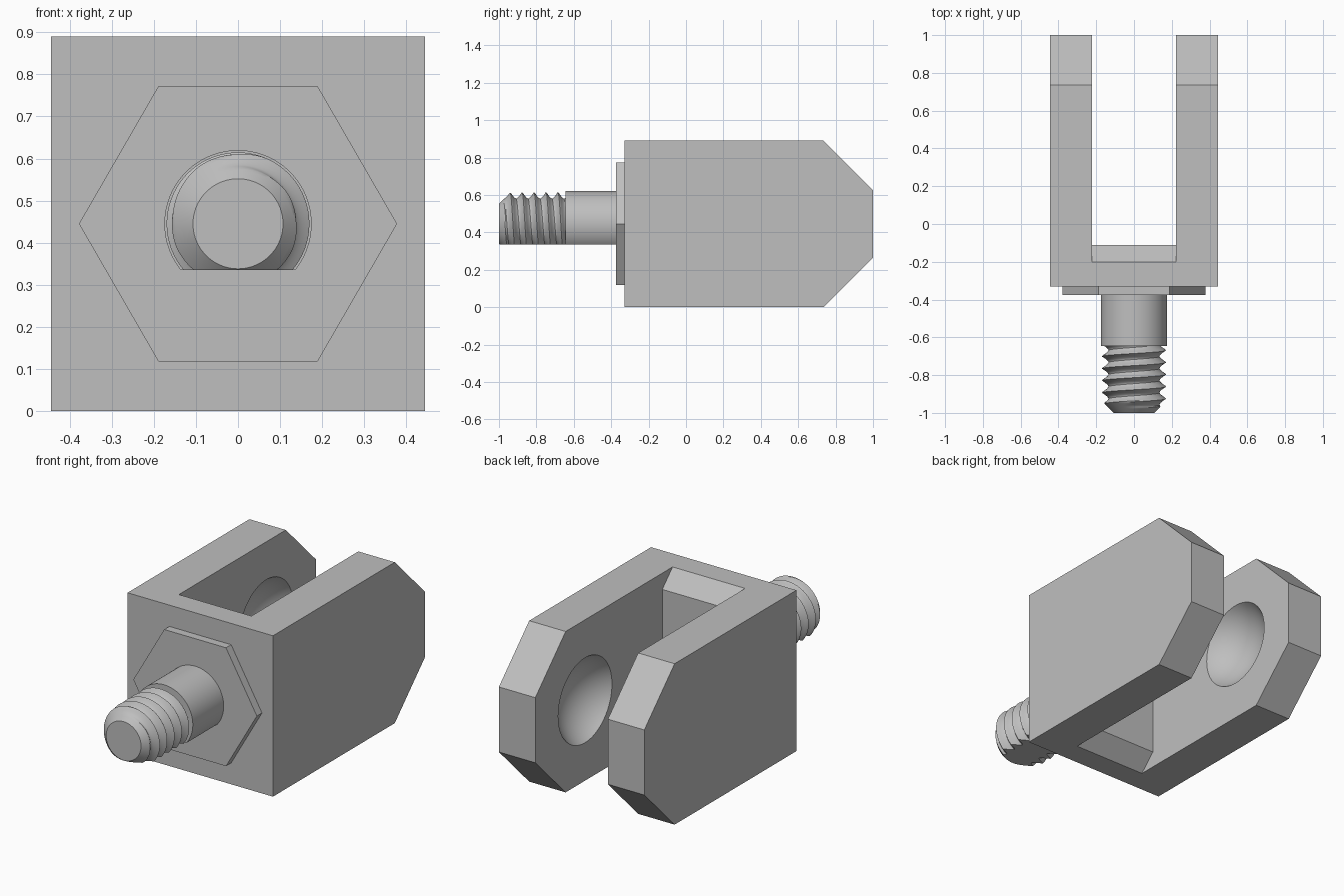
import bpy, bmesh, math
from mathutils import Matrix, Vector

if "Cube" in bpy.data.objects:
    bpy.data.objects.remove(bpy.data.objects["Cube"])

W, MID = 0.445, 0.445              # half width, axis height
SLOT = 0.222                       # half slot width
FLAT_Z = 0.335                     # height of the flat along the stud

steel = bpy.data.materials.new("plain grey")
steel.use_nodes = True
GREY = (0.52, 0.52, 0.52, 1)
steel.diffuse_color = GREY
steel.node_tree.nodes["Principled BSDF"].inputs["Base Color"].default_value = GREY


def make(name, bm):
    bmesh.ops.recalc_face_normals(bm, faces=bm.faces)
    mesh = bpy.data.meshes.new(name)
    bm.to_mesh(mesh)
    bm.free()
    mesh.materials.append(steel)
    ob = bpy.data.objects.new(name, mesh)
    bpy.context.collection.objects.link(ob)
    return ob


def activate(ob):
    bpy.ops.object.select_all(action='DESELECT')
    ob.select_set(True)
    bpy.context.view_layer.objects.active = ob


def smooth(ob):
    activate(ob)
    bpy.ops.object.shade_smooth_by_angle(angle=math.radians(30))


def prism(name, profile, half):
    """Extrude a (y, z) profile across x."""
    bm = bmesh.new()
    face = bm.faces.new([bm.verts.new((-half, y, z)) for y, z in profile])
    ext = bmesh.ops.extrude_face_region(bm, geom=[face])
    moved = [v for v in ext["geom"] if isinstance(v, bmesh.types.BMVert)]
    bmesh.ops.translate(bm, verts=moved, vec=(2 * half, 0, 0))
    return make(name, bm)


def add_cylinder(bm, sides, radius, y0, y1, turn=0):
    m = (Matrix.Translation((0, (y0 + y1) / 2, MID)) @ Matrix.Rotation(turn, 4, 'Y')
         @ Matrix.Rotation(math.pi / 2, 4, 'X'))
    bmesh.ops.create_cone(bm, cap_ends=True, segments=sides, radius1=radius,
                          radius2=radius, depth=y1 - y0, matrix=m)


def cut_flat(bm):
    """Slice off the underside and close it."""
    geom = bm.verts[:] + bm.edges[:] + bm.faces[:]
    bmesh.ops.bisect_plane(bm, geom=geom, dist=1e-6, plane_co=(0, 0, FLAT_Z),
                           plane_no=(0, 0, 1), clear_inner=True)
    bmesh.ops.holes_fill(bm, edges=[e for e in bm.edges if e.is_boundary], sides=0)


# Fork body: chamfered block with a slot and two dished sockets
fork = prism("fork_body", [(-0.33, 0), (0.735, 0), (1, 0.265), (1, 0.625),
                           (0.735, 0.89), (-0.33, 0.89)], W)
cutters = [prism("slot_cutter", [(-0.29, -0.09), (-0.11, 0.09), (-0.11, 0.80),
                                 (-0.29, 0.98), (1.2, 0.98), (1.2, -0.09)], SLOT)]
RIM, DEPTH = 0.235, 0.13
BALL = (RIM ** 2 + DEPTH ** 2) / (2 * DEPTH)
for side in (-1, 1):
    bm = bmesh.new()
    centre = Vector((side * (SLOT + DEPTH - BALL), 0.565, MID))
    bmesh.ops.create_uvsphere(bm, u_segments=64, v_segments=40, radius=BALL,
                              matrix=Matrix.Translation(centre)
                              @ Matrix.Rotation(math.pi / 2, 4, 'Y'))
    cutters.append(make("socket_cutter", bm))
for c in cutters:
    c.hide_render = True
    mod = fork.modifiers.new(c.name, 'BOOLEAN')
    mod.operation = 'DIFFERENCE'
    mod.solver = 'EXACT'
    mod.object = c
    activate(fork)
    bpy.ops.object.modifier_apply(modifier=mod.name)
    bpy.data.objects.remove(c)
smooth(fork)

# Hexagonal collar
bm = bmesh.new()
add_cylinder(bm, 6, 0.378, -0.375, -0.33, math.pi / 2)
for v in bm.verts:                 # keep two corners on the x axis
    if min(abs(abs(w.co.x) - 0.378) for w in bm.verts) > 0.01:
        bmesh.ops.rotate(bm, verts=bm.verts, cent=(0, 0, MID),
                         matrix=Matrix.Rotation(math.pi / 6, 3, 'Y'))
    break
make("hex_collar", bm)

# Plain shank with a flat underside
bm = bmesh.new()
add_cylinder(bm, 96, 0.175, -0.645, -0.375)
cut_flat(bm)
smooth(make("stud_shank", bm))

# Threaded tip: grid sheared along a right-hand helix
PITCH, STEPS, TURN = 0.064, 12, 72
TIP, END = -1.0, -0.645
CREST, ROOT = 0.172, 0.135
bm = bmesh.new()
rows = math.ceil((END - TIP + PITCH) / PITCH * STEPS) + 1
grid = []
for i in range(rows + 1):
    row = []
    for j in range(TURN + 1):
        a = 2 * math.pi * j / TURN
        lead = PITCH * j / TURN
        y = min(max(TIP - PITCH + i * PITCH / STEPS + lead, TIP), END)
        phase = ((y - lead + 0.684) / PITCH) % 1      # 0 at the crest
        r = ROOT + (CREST - ROOT) * abs(2 * phase - 1) ** 1.5
        r = min(r, 0.107 + (y - TIP))                 # chamfered end
        row.append(bm.verts.new((r * math.sin(a), y, MID + r * math.cos(a))))
    grid.append(row)
for lower, upper in zip(grid, grid[1:]):
    for j in range(TURN):
        bm.faces.new((lower[j], lower[j + 1], upper[j + 1], upper[j]))
bmesh.ops.remove_doubles(bm, verts=bm.verts, dist=1e-5)
bmesh.ops.holes_fill(bm, edges=[e for e in bm.edges if e.is_boundary], sides=0)
cut_flat(bm)
smooth(make("stud_thread", bm))
